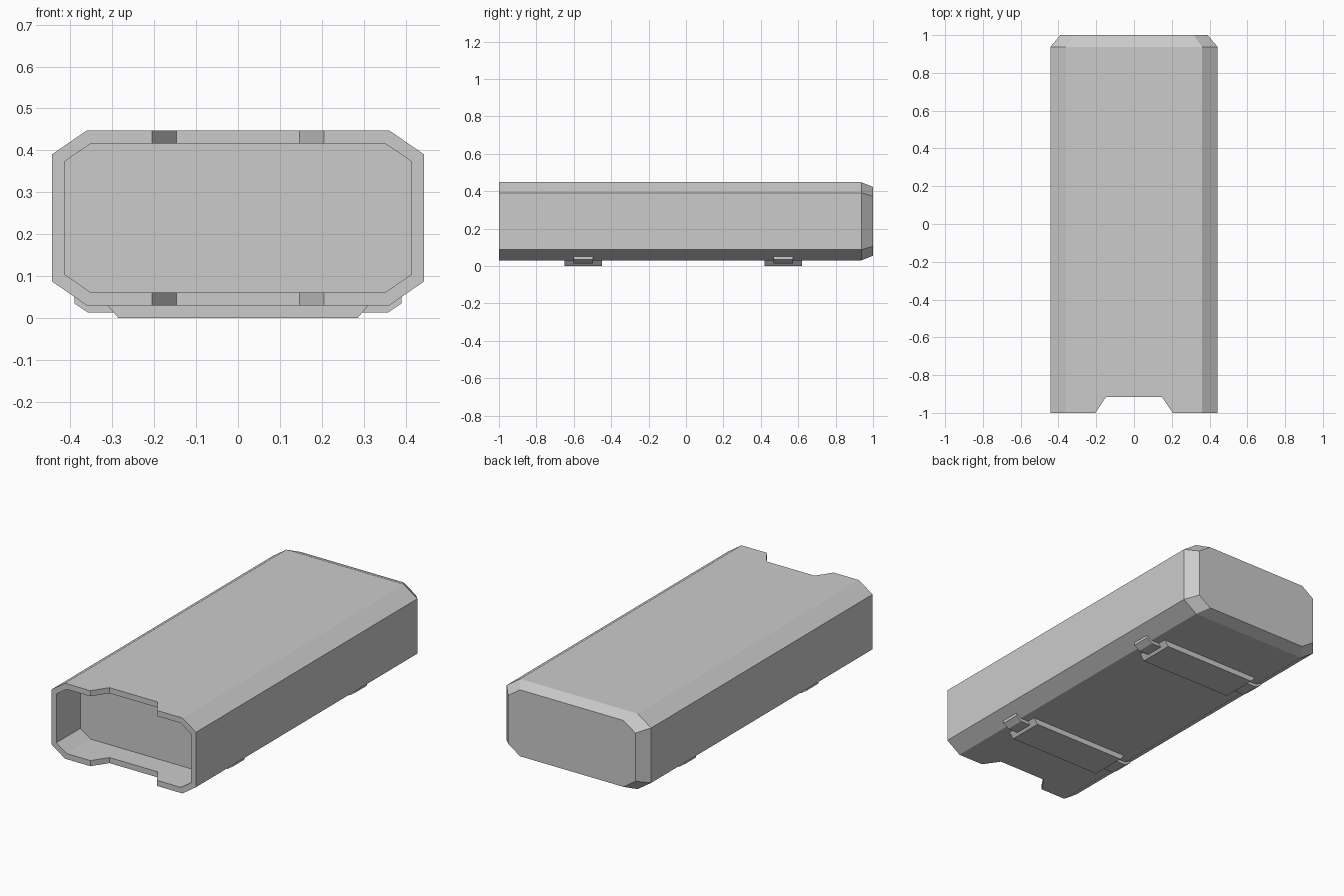
import bpy
import bmesh

cube = bpy.data.objects.get("Cube")
if cube:
    bpy.data.objects.remove(cube, do_unlink=True)

# One plain grey for everything
grey = bpy.data.materials.new("light_grey")
grey.use_nodes = True
color = (0.6, 0.6, 0.6, 1)
grey.diffuse_color = color
grey.node_tree.nodes["Principled BSDF"].inputs["Base Color"].default_value = color

MID_Z = 0.239
FRONT, BACK = -1.0, 1.0


def octagon(half_w, half_h, flat_w, flat_h, scale=1.0):
    """Chamfered rectangle as (x, z) points, centred on the case axis."""
    quarter = [(half_w, flat_h), (flat_w, half_h)]
    pts = quarter + [(-x, z) for x, z in reversed(quarter)]
    pts += [(-x, -z) for x, z in pts]
    return [(x * scale, MID_Z + z * scale) for x, z in pts]


def finish(name, bm):
    bmesh.ops.recalc_face_normals(bm, faces=bm.faces)
    mesh = bpy.data.meshes.new(name)
    bm.to_mesh(mesh)
    bm.free()
    mesh.materials.append(grey)
    obj = bpy.data.objects.new(name, mesh)
    bpy.context.collection.objects.link(obj)
    return obj


def loft(name, rings):
    """Join successive rings of 3D points and cap both ends."""
    bm = bmesh.new()
    loops = [[bm.verts.new(p) for p in ring] for ring in rings]
    n = len(loops[0])
    for a, b in zip(loops, loops[1:]):
        for i in range(n):
            j = (i + 1) % n
            bm.faces.new((a[i], a[j], b[j], b[i]))
    bm.faces.new(loops[0])
    bm.faces.new(loops[-1])
    return finish(name, bm)


def along_y(profile, y):
    return [(x, y, z) for x, z in profile]


def cut(target, cutter):
    mod = target.modifiers.new(cutter.name, 'BOOLEAN')
    mod.operation = 'DIFFERENCE'
    mod.solver = 'EXACT'
    mod.object = cutter
    cutter.hide_render = True
    cutter.hide_viewport = True


# Case body with a tapered closed back end
outer = (0.443, 0.209, 0.36, 0.152)
body = loft("case_body", [
    along_y(octagon(*outer), FRONT),
    along_y(octagon(*outer), 0.937),
    along_y(octagon(*outer, scale=0.88), BACK),
])

# Recessed opening in the front
inner = octagon(0.413, 0.178, 0.35, 0.135)
cavity = loft("cavity_cutter", [along_y(inner, FRONT - 0.1), along_y(inner, -0.79)])

# Thumb notch through the top and bottom walls (sides slope 0.058 over 0.085)
notch_plan = [(-0.239, -1.05), (0.239, -1.05), (0.147, -0.915), (-0.147, -0.915)]
notch = loft("notch_cutter", [[(x, y, z) for x, y in notch_plan] for z in (-0.1, 0.6)])
cut(body, cavity)
cut(body, notch)

# Apply the cuts, then discard the cutters
bpy.context.view_layer.update()
evaluated = body.evaluated_get(bpy.context.evaluated_depsgraph_get())
body_mesh = bpy.data.meshes.new_from_object(evaluated)
body.modifiers.clear()
body.data = body_mesh
for helper in (cavity, notch):
    bpy.data.objects.remove(helper, do_unlink=True)

# Underside foot plates with a narrow clip at each end
plate_profile = [(-0.285, 0.0), (0.285, 0.0), (0.312, 0.032), (-0.312, 0.032)]
clip_profile = [(0.29, 0.013), (0.357, 0.013), (0.39, 0.035), (0.39, 0.055), (0.29, 0.04)]
for label, y in (("front", -0.55), ("back", 0.52)):
    loft(label + "_foot_plate",
         [along_y(plate_profile, y - 0.1), along_y(plate_profile, y + 0.1)])
    for side, sign in (("left", 1), ("right", -1)):
        profile = [(sign * x, z) for x, z in clip_profile]
        loft(f"{label}_{side}_clip",
             [along_y(profile, y - 0.052), along_y(profile, y + 0.052)])
